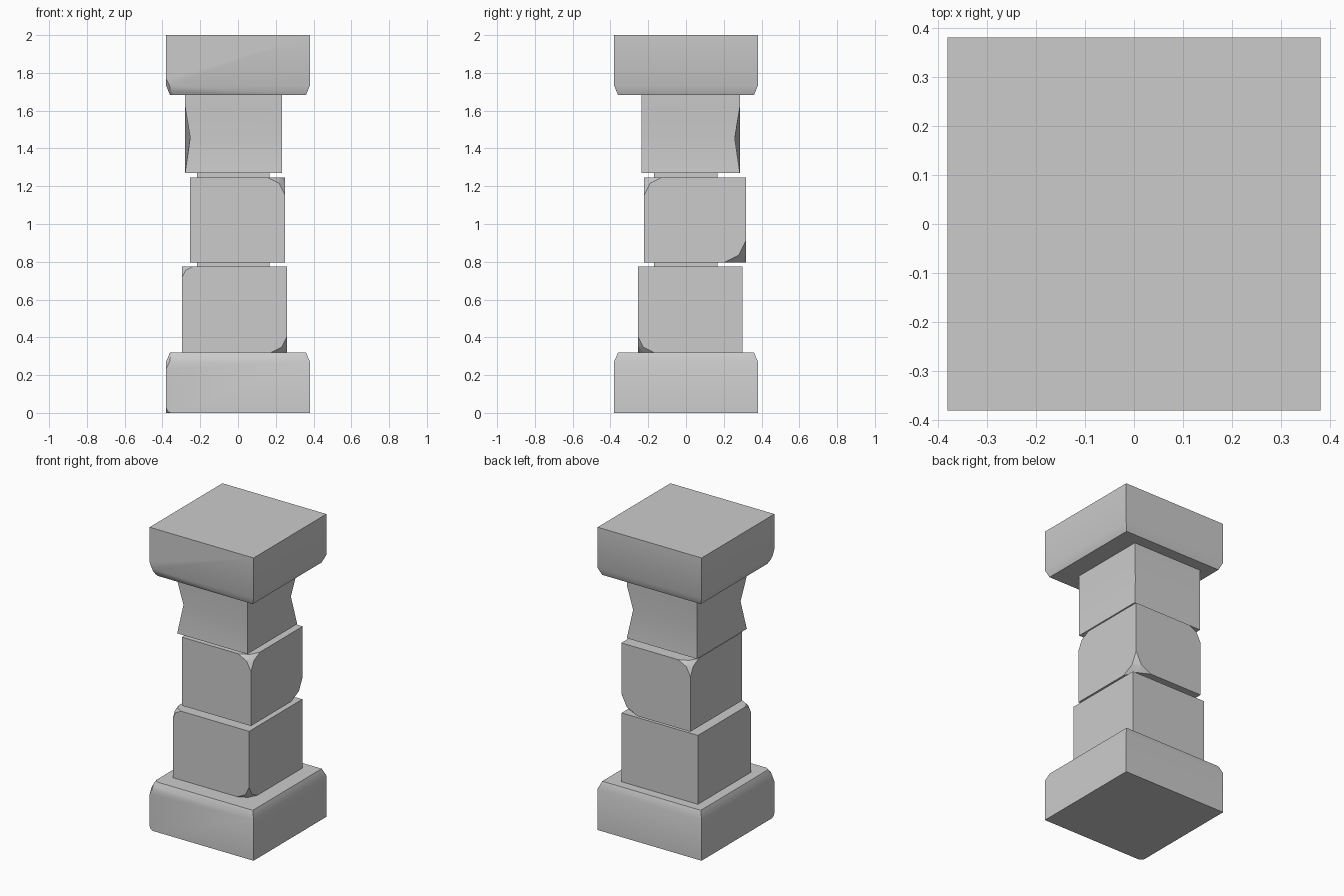
import bpy, bmesh, math
from mathutils import Vector

if "Cube" in bpy.data.objects:
    bpy.data.objects.remove(bpy.data.objects["Cube"])


def box(lo, hi):
    bm = bmesh.new()
    bmesh.ops.create_cube(bm, size=1)
    lo, hi = Vector(lo), Vector(hi)
    for v in bm.verts:
        v.co = Vector([(lo[i] + hi[i]) / 2 + v.co[i] * (hi[i] - lo[i]) for i in range(3)])
    return bm


def cut(bm, point, normal):
    # slice away everything on the normal side and close the opening
    r = bmesh.ops.bisect_plane(bm, geom=bm.verts[:] + bm.edges[:] + bm.faces[:], dist=1e-5,
                               plane_co=point, plane_no=normal, clear_outer=True)
    edges = [e for e in r["geom_cut"] if isinstance(e, bmesh.types.BMEdge) and e.is_boundary]
    if edges:
        bmesh.ops.holes_fill(bm, edges=edges, sides=0)


def chip(bm, corner, signs, r):
    # rounded-off broken corner made from four facets
    c, s = Vector(corner), Vector(signs)
    for i in range(3):
        n = s * 2
        n[i] = s[i]
        p = c.copy()
        p[i] -= s[i] * r
        cut(bm, p, n.normalized())
    p = c.copy()
    p.x -= s.x * r * 0.67
    cut(bm, p, s.normalized())


def finish(bm, name):
    bmesh.ops.recalc_face_normals(bm, faces=bm.faces[:])
    me = bpy.data.meshes.new(name)
    bm.to_mesh(me)
    bm.free()
    ob = bpy.data.objects.new(name, me)
    bpy.context.collection.objects.link(ob)
    bpy.ops.object.select_all(action='DESELECT')
    ob.select_set(True)
    bpy.context.view_layer.objects.active = ob
    bpy.ops.object.shade_smooth_by_angle(angle=math.radians(30))


def slab(name, z0, z1, z_edge, up):
    # square plinth or capital with the inner rim chamfered
    h = 0.38
    bm = box((-h, -h, z0), (h, h, z1))
    for sx, sy in ((1, 0), (-1, 0), (0, 1), (0, -1)):
        cut(bm, (sx * h, sy * h, z_edge - up * 0.048),
            Vector((sx * 0.048, sy * 0.048, up * 0.02)).normalized())
    chip(bm, (-h, -h, z_edge), (-1, -1, up), 0.085)
    if up > 0:
        chip(bm, (-h, -h, z0), (-1, -1, -1), 0.025)
    finish(bm, name)


def block(name, lo, hi, chips):
    bm = box(lo, hi)
    for signs, r in chips:
        corner = [hi[i] if signs[i] > 0 else lo[i] for i in range(3)]
        chip(bm, corner, signs, r)
    finish(bm, name)


# plinth and capital
slab("plinth", 0, 0.32, 0.32, 1)
slab("capital", 1.683, 2.0, 1.683, -1)

# inner core seen in the gaps between blocks
finish(box((-0.217, -0.17, 0.7), (0.167, 0.168, 1.3)), "core")

# chipped lower and middle blocks
block("lower_block", (-0.297, -0.255, 0.32), (0.26, 0.30, 0.775),
      [((-1, -1, 1), 0.06), ((1, -1, -1), 0.085)])
block("middle_block", (-0.255, -0.222, 0.795), (0.25, 0.318, 1.247),
      [((1, -1, 1), 0.095), ((1, 1, -1), 0.118), ((-1, 1, 1), 0.09)])

# upper block with two opposite upright edges dented inwards
bm = box((-0.28, -0.235, 1.27), (0.233, 0.285, 1.69))
for z in (1.455, 1.62):
    bmesh.ops.bisect_plane(bm, geom=bm.verts[:] + bm.edges[:] + bm.faces[:],
                           plane_co=(0, 0, z), plane_no=(0, 0, 1))
for v in bm.verts:
    if abs(v.co.z - 1.455) < 1e-3 and v.co.x * v.co.y > 0:
        s = 1 if v.co.x > 0 else -1
        v.co.x -= s * 0.027
        v.co.y -= s * 0.027
finish(bm, "upper_block")
